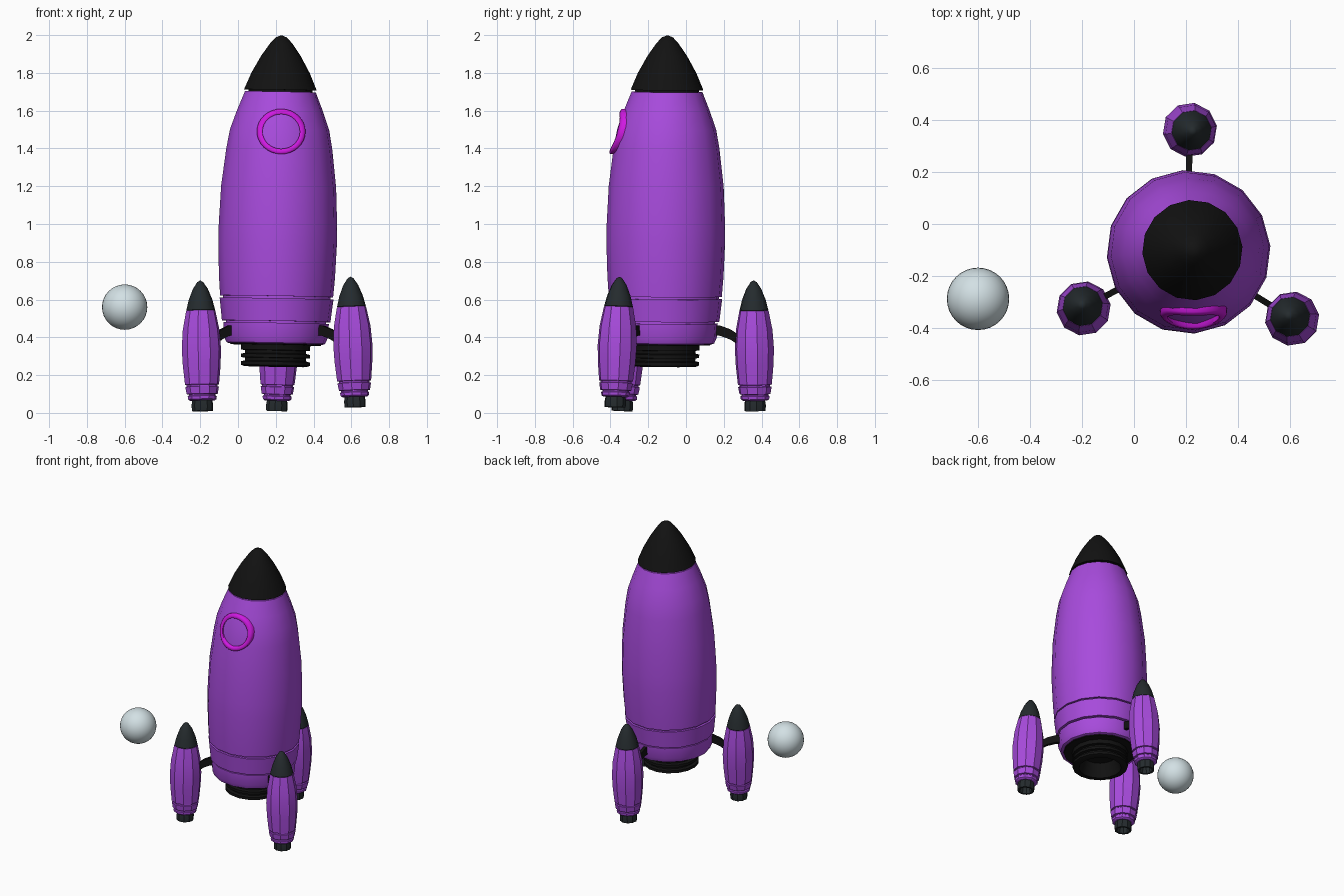
import bpy, bmesh, math
from mathutils import Vector, Matrix

if "Cube" in bpy.data.objects:
    bpy.data.objects.remove(bpy.data.objects["Cube"])


def material(name, rgb):
    m = bpy.data.materials.new(name)
    m.diffuse_color = (*rgb, 1)
    m.use_nodes = True
    m.node_tree.nodes["Principled BSDF"].inputs["Base Color"].default_value = m.diffuse_color
    return m


PURPLE = material("purple_paint", (0.39, 0.07, 0.72))
BLACK = material("black_metal", (0.006, 0.006, 0.006))
DARK = material("dark_grey", (0.018, 0.024, 0.027))
MAGENTA = material("magenta_trim", (0.62, 0.01, 0.75))
PALE = material("pale_grey", (0.65, 0.75, 0.78))


def finish(name, bm, mat, matrix=Matrix(), angle=35):
    bmesh.ops.recalc_face_normals(bm, faces=bm.faces)
    mesh = bpy.data.meshes.new(name)
    bm.to_mesh(mesh)
    bm.free()
    mesh.materials.append(mat)
    ob = bpy.data.objects.new(name, mesh)
    bpy.context.collection.objects.link(ob)
    ob.matrix_world = matrix
    bpy.ops.object.select_all(action='DESELECT')
    ob.select_set(True)
    bpy.context.view_layer.objects.active = ob
    bpy.ops.object.shade_smooth_by_angle(angle=math.radians(angle))
    return ob


def lathe(name, profile, sides, mat, matrix, phase=0.0):
    """Turn (radius, height) points around z; radius 0 makes a pole."""
    bm = bmesh.new()
    rings = []
    for r, z in profile:
        if r == 0:
            rings.append([bm.verts.new((0, 0, z))] * sides)
        else:
            rings.append([bm.verts.new((r * math.cos(phase + math.tau * i / sides),
                                        r * math.sin(phase + math.tau * i / sides), z))
                          for i in range(sides)])
    for a, b in zip(rings, rings[1:]):
        for i in range(sides):
            j = (i + 1) % sides
            bm.faces.new(dict.fromkeys((a[i], a[j], b[j], b[i])))
    return finish(name, bm, mat, matrix)


def lean(base, top):
    """Matrix that stands a part on base, with its axis pointing at top."""
    base, top = Vector(base), Vector(top)
    q = Vector((0, 0, 1)).rotation_difference(top - base)
    return Matrix.Translation(base) @ q.to_matrix().to_4x4()


# Main rocket, leaning very slightly
MAIN = lean((0.193, -0.115, 0), (0.23, -0.098, 2))
TURN = math.radians(4)
UPPER = [(0.30, 0.617), (0.308, 0.72), (0.315, 0.9), (0.314, 1.0), (0.305, 1.2),
         (0.281, 1.4), (0.263, 1.5), (0.228, 1.6), (0.188, 1.70)]
HULL = [(0, 0.375), (0.25, 0.365), (0.262, 0.37), (0.275, 0.40), (0.28, 0.475),
        (0.265, 0.475), (0.265, 0.485), (0.288, 0.485), (0.302, 0.605),
        (0.285, 0.605), (0.285, 0.617)] + UPPER + [(0.17, 1.70), (0, 1.70)]
lathe("hull", HULL, 16, PURPLE, MAIN, TURN)
lathe("nose_cone", [(0, 1.695), (0.17, 1.695), (0.17, 1.71), (0.193, 1.71), (0.155, 1.8),
                    (0.105, 1.89), (0.06, 1.955), (0.03, 1.988), (0, 2.0)],
      16, BLACK, MAIN, TURN)

# Ribbed engine under the hull, hollow inside
engine = [(0, 0.37), (0.245, 0.37), (0.24, 0.36), (0.185, 0.36)]
for z in (0.35, 0.31, 0.27):
    engine += [(0.183, z), (0.183, z - 0.018), (0.162, z - 0.02), (0.162, z - 0.035)]
engine[-2:] = [(0.165, 0.245), (0.14, 0.245), (0.11, 0.34), (0, 0.34)]
lathe("engine", engine, 16, BLACK, MAIN, TURN)


# Window frame wrapped onto the hull
def hull_radius(z):
    for (r0, z0), (r1, z1) in zip(UPPER, UPPER[1:]):
        if z0 <= z <= z1:
            return r0 + (r1 - r0) * (z - z0) / (z1 - z0)
    return UPPER[-1][0]


bm = bmesh.new()
SEG = 32
section = [(0.129, -0.01), (0.129, 0.012), (0.122, 0.018), (0.106, 0.018),
           (0.099, 0.012), (0.099, -0.01)]
grid = []
for i in range(SEG):
    a = math.tau * i / SEG
    row = []
    for r, off in section:
        x, z = r * math.cos(a), 1.488 + 0.93 * r * math.sin(a)
        row.append(bm.verts.new((x, -math.sqrt(hull_radius(z) ** 2 - x * x) - off, z)))
    grid.append(row)
for i in range(SEG):
    a, b = grid[i], grid[(i + 1) % SEG]
    for k in range(len(section)):
        m = (k + 1) % len(section)
        bm.faces.new((a[k], a[m], b[m], b[k]))
finish("window_frame", bm, MAGENTA, MAIN @ Matrix.Translation((0.008, 0, 0)), 50)

# Boosters: side rockets with tip, nozzle and arm
BODY = [(0, 0.055), (0.066, 0.055), (0.076, 0.062), (0.078, 0.078), (0.072, 0.082),
        (0.072, 0.088), (0.083, 0.09), (0.090, 0.128), (0.082, 0.13), (0.082, 0.138),
        (0.091, 0.14), (0.101, 0.24), (0.105, 0.33), (0.098, 0.43), (0.078, 0.532), (0, 0.532)]
TIP = [(0, 0.525), (0.072, 0.525), (0.077, 0.535), (0.063, 0.59), (0.04, 0.647),
       (0.016, 0.683), (0, 0.692)]
NOZZLE = [(0, 0.06), (0.053, 0.06), (0.058, 0.03), (0.056, 0.0), (0.042, 0.0),
          (0.035, 0.045), (0, 0.045)]
BOOSTERS = {
    "left": ((-0.188, -0.338, 0.01), (-0.2, -0.31, 0.7)),
    "right": ((0.62, -0.375, 0.03), (0.595, -0.352, 0.72)),
    "back": ((0.205, 0.366, 0.01), (0.226, 0.358, 0.7)),
}
CENTRE = Vector((0.2, -0.112, 0))
for side, (base, top) in BOOSTERS.items():
    stand = lean(base, top)
    lathe(side + "_booster_body", BODY, 10, PURPLE, stand, 0.15)
    lathe(side + "_booster_tip", TIP, 10, DARK, stand, 0.15)
    lathe(side + "_booster_nozzle", NOZZLE, 10, DARK, stand, 0.15)

    # Bent flat arm joining hull and booster
    mid = Vector(base).lerp(Vector(top), 0.55)
    out = Vector((mid.x, mid.y, 0)) - CENTRE
    reach = out.length - 0.08
    out.normalize()
    across = Vector((-out.y, out.x, 0))
    bm = bmesh.new()
    rows = []
    for t, z in ((0, 0.44), (0.35, 0.435), (0.7, 0.415), (1, 0.385)):
        p = CENTRE + out * (0.24 + (reach - 0.24) * t) + Vector((0, 0, z))
        rows.append([bm.verts.new(p + across * (0.012 * u) + Vector((0, 0, 0.027 * v)))
                     for u, v in ((-1, -1), (1, -1), (1, 1), (-1, 1))])
    for a, b in zip(rows, rows[1:]):
        for k in range(4):
            m = (k + 1) % 4
            bm.faces.new((a[k], a[m], b[m], b[k]))
    bm.faces.new(rows[0])
    bm.faces.new(rows[-1])
    finish(side + "_booster_arm", bm, BLACK)

# Small moon floating beside the rocket
bm = bmesh.new()
bmesh.ops.create_uvsphere(bm, u_segments=32, v_segments=16, radius=0.12)
finish("moon", bm, PALE, Matrix.Translation((-0.6, -0.288, 0.56)))
